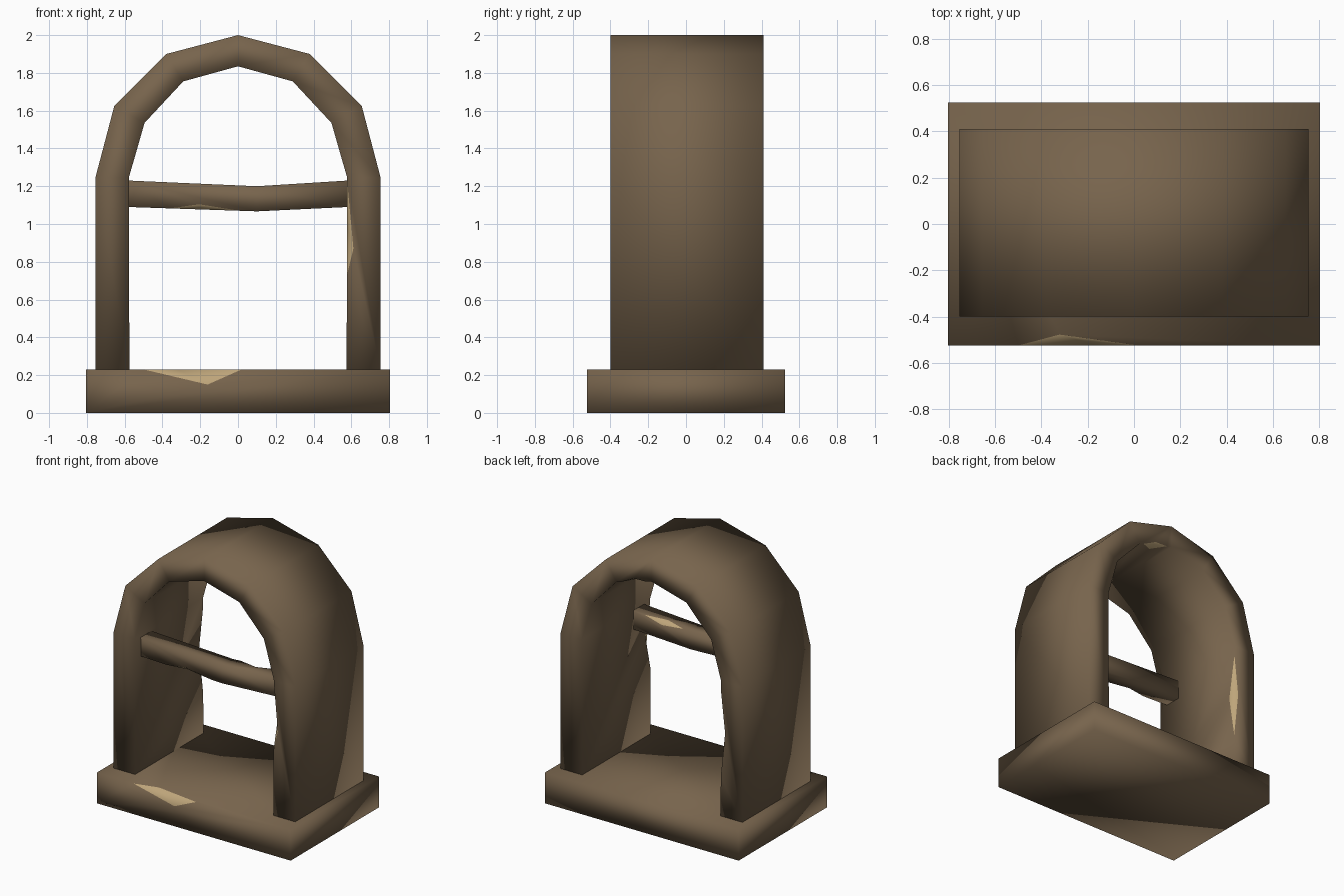
import bpy, bmesh
from mathutils import Vector

if "Cube" in bpy.data.objects:
    bpy.data.objects.remove(bpy.data.objects["Cube"])


def material(name, rgb):
    m = bpy.data.materials.new(name)
    m.diffuse_color = (*rgb, 1)
    m.use_nodes = True
    m.node_tree.nodes["Principled BSDF"].inputs["Base Color"].default_value = m.diffuse_color
    return m


MATS = [material("weathered_brown", (0.185, 0.127, 0.073)),
        material("worn_tan", (0.515, 0.376, 0.195))]


def loft(sections, closed_ends=True):
    """Join a row of four-sided sections into a tube."""
    bm = bmesh.new()
    rings = [[bm.verts.new(p) for p in s] for s in sections]
    for a, b in zip(rings, rings[1:]):
        for i in range(4):
            j = (i + 1) % 4
            bm.faces.new((a[i], a[j], b[j], b[i]))
    if closed_ends:
        bm.faces.new(rings[0])
        bm.faces.new(rings[-1])
    return bm, rings


def chip(bm, v0, v1, ends, cut_a, cut_b):
    """Knock a two-triangle chip out of edge v0-v1; each cut is (position, direction in a face)."""
    edge = bm.edges.get((v0, v1))
    along = lambda t: v0.co.lerp(v1.co, t)
    a, b = (bm.verts.new(along(t)) for t in ends)
    pts = [(bm.verts.new(along(t) + Vector(d)), Vector(d).normalized())
           for t, d in (cut_a, cut_b)]
    loops = []
    for f in edge.link_faces:
        f.normal_update()
        p = min(pts, key=lambda q: abs(f.normal.dot(q[1])))[0]
        vs = list(f.verts)
        i = vs.index(v0)
        vs = vs[i:] + vs[:i]
        if vs[1] is v1:
            vs[1:1] = [a, p, b]
        else:
            vs += [b, p, a]
        loops.append(vs)
    bm.edges.remove(edge)
    for vs in loops:
        bm.faces.new(vs)
    p, q = pts[0][0], pts[1][0]
    for c in (a, b):
        bm.faces.new((c, p, q)).material_index = 1


def finish(bm, name):
    bmesh.ops.recalc_face_normals(bm, faces=bm.faces[:])
    for f in bm.faces:
        f.smooth = True
    me = bpy.data.meshes.new(name)
    bm.to_mesh(me)
    bm.free()
    for m in MATS:
        me.materials.append(m)
    bpy.context.collection.objects.link(bpy.data.objects.new(name, me))


# Base slab, chipped on the front top edge
def slab_end(x):
    return [(x, -.525, 0), (x, .525, 0), (x, .525, .23), (x, -.525, .23)]


bm, r = loft([slab_end(-.805), slab_end(.805)])
chip(bm, r[0][3], r[1][3], (.19, .512), (.30, (0, .047, 0)), (.40, (0, 0, -.08)))
finish(bm, "base")

# Arch: outer and inner outline from left foot to right foot
half = [((.755, .23), (.575, .23)), ((.755, 1.245), (.578, 1.245)),
        ((.655, 1.625), (.495, 1.535)), ((.38, 1.90), (.29, 1.755)),
        ((0, 2.0), (0, 1.835))]
outline = [((-o[0], o[1]), (-i[0], i[1])) for o, i in half] + half[-2::-1]
Y0, Y1 = -.40, .41
bm, r = loft([[(o[0], Y0, o[1]), (o[0], Y1, o[1]), (i[0], Y1, i[1]), (i[0], Y0, i[1])]
              for o, i in outline])
# front chip on right leg, back chip on left leg, back chip near the crown
chip(bm, r[8][3], r[7][3], (.49, .985), (.63, (.034, 0, 0)), (.75, (0, .06, 0)))
chip(bm, r[0][2], r[1][2], (.29, .925), (.62, (-.035, 0, 0)), (.60, (0, -.055, 0)))
chip(bm, r[4][2], r[5][2], (.15, .88), (.5, (0, 0, .025)), (.5, (0, -.07, 0)))
finish(bm, "arch")


# Sagging crossbar near the front
def bar_section(x, z0, z1):
    return [(x, -.328, z0), (x, -.2, z0), (x, -.2, z1), (x, -.328, z1)]


bm, r = loft([bar_section(-.58, 1.09, 1.23), bar_section(.1, 1.067, 1.2),
              bar_section(.58, 1.09, 1.23)])
chip(bm, r[0][0], r[1][0], (.32, .87), (.55, (0, 0, .027)), (.55, (0, .03, 0)))
chip(bm, r[1][2], r[2][2], (.13, .8), (.5, (0, 0, -.03)), (.45, (0, -.04, 0)))
finish(bm, "crossbar")
